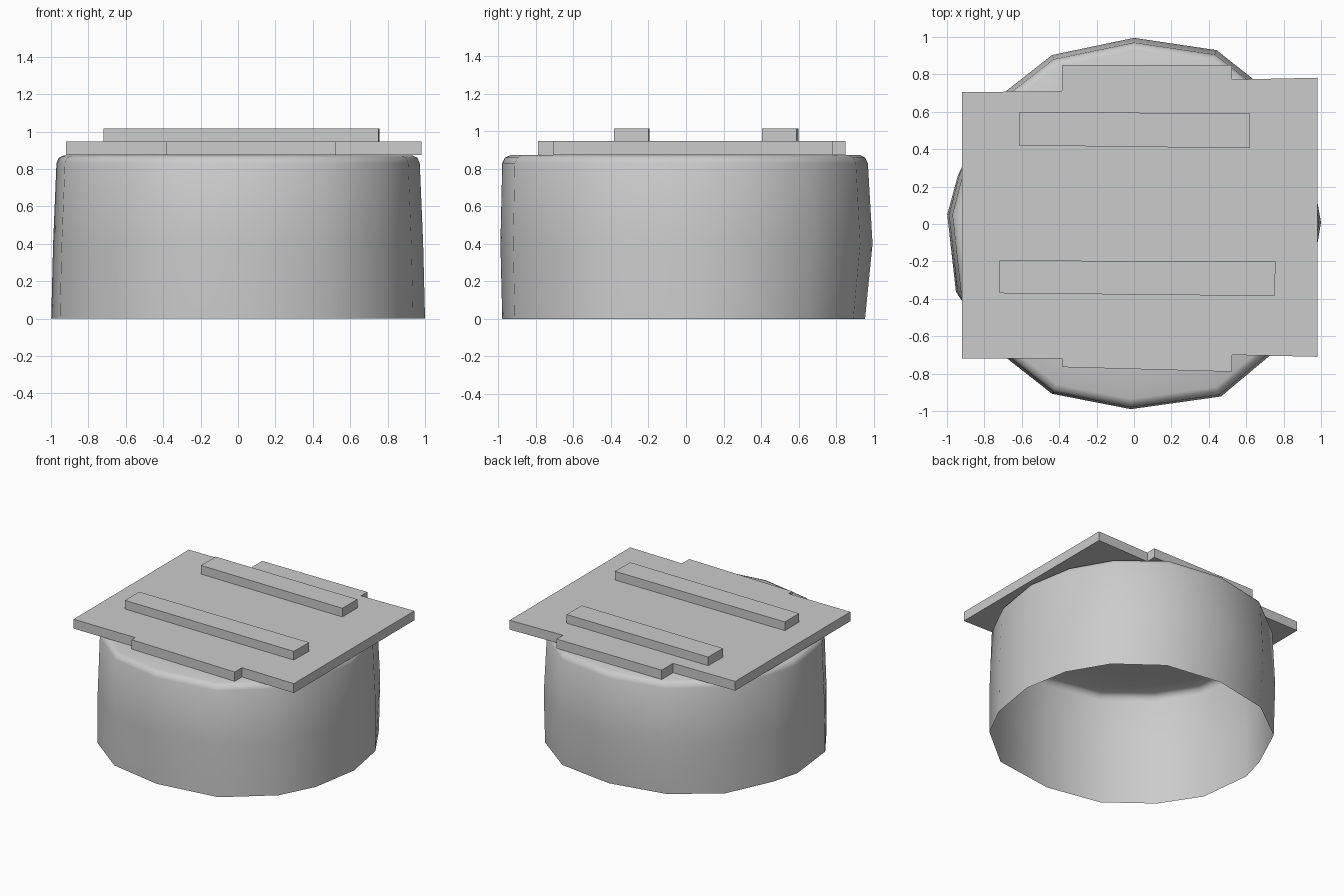
import bpy, bmesh, math

if "Cube" in bpy.data.objects:
    bpy.data.objects.remove(bpy.data.objects["Cube"])

def make_object(name, bm):
    bmesh.ops.recalc_face_normals(bm, faces=bm.faces)
    mesh = bpy.data.meshes.new(name)
    bm.to_mesh(mesh)
    bm.free()
    ob = bpy.data.objects.new(name, mesh)
    bpy.context.collection.objects.link(ob)
    return ob

def slab(name, outline, z0, z1):
    """Closed flat plate: an outline extruded upward."""
    bm = bmesh.new()
    low = [bm.verts.new((x, y, z0)) for x, y in outline]
    top = [bm.verts.new((x, y, z1)) for x, y in outline]
    bm.faces.new(low)
    bm.faces.new(top)
    n = len(outline)
    for i in range(n):
        j = (i + 1) % n
        bm.faces.new((low[i], low[j], top[j], top[i]))
    return make_object(name, bm)

# Drum wall: slightly irregular 16-sided plan, (angle, radius)
plan = [(0.5, 1.0), (22, 1.01), (42, 1.025), (64.5, 1.035), (90, 1.0),
        (116, 1.01), (140, 1.01), (164, 0.98), (177, 1.0), (201, 1.02),
        (221, 1.007), (244, 1.01), (269, 0.99), (297, 1.035),
        (321, 1.03), (338, 1.01)]
# Rings from the floor to the inner rim: z, x scale, y scale front, y scale back
rings = [(0, 1.0, 0.99, 0.955), (0.4, 0.99, 1.0, 0.995),
         (0.83, 0.972, 0.99, 0.97), (0.86, 0.96, 0.975, 0.955),
         (0.873, 0.93, 0.945, 0.93), (0.873, 0.66, 0.66, 0.66)]
bm = bmesh.new()
loops = []
for z, sx, front, back in rings:
    loop = []
    for a, r in plan:
        x, y = r * math.cos(math.radians(a)), r * math.sin(math.radians(a))
        loop.append(bm.verts.new((x * sx, y * (front if y < 0 else back), z)))
    loops.append(loop)
for lo, hi in zip(loops, loops[1:]):
    for i in range(16):
        j = (i + 1) % 16
        bm.faces.new((lo[i], lo[j], hi[j], hi[i]))
wall = make_object("well_wall", bm)
bpy.context.view_layer.objects.active = wall
wall.select_set(True)
bpy.ops.object.shade_smooth_by_angle(angle=math.radians(50))

# Plank cover with a stepped outline
slab("cover_boards", [(-0.92, -0.72), (-0.385, -0.72), (-0.385, -0.765),
                      (0.525, -0.79), (0.525, -0.70), (0.98, -0.71),
                      (0.98, 0.782), (0.525, 0.772), (0.525, 0.85),
                      (-0.385, 0.85), (-0.385, 0.71), (-0.92, 0.705)], 0.875, 0.948)

# Cross battens
slab("front_batten", [(-0.72, -0.37), (0.752, -0.385), (0.757, -0.2), (-0.72, -0.195)], 0.948, 1.016)
slab("back_batten", [(-0.615, 0.42), (0.62, 0.405), (0.62, 0.59), (-0.612, 0.6)], 0.948, 1.016)
